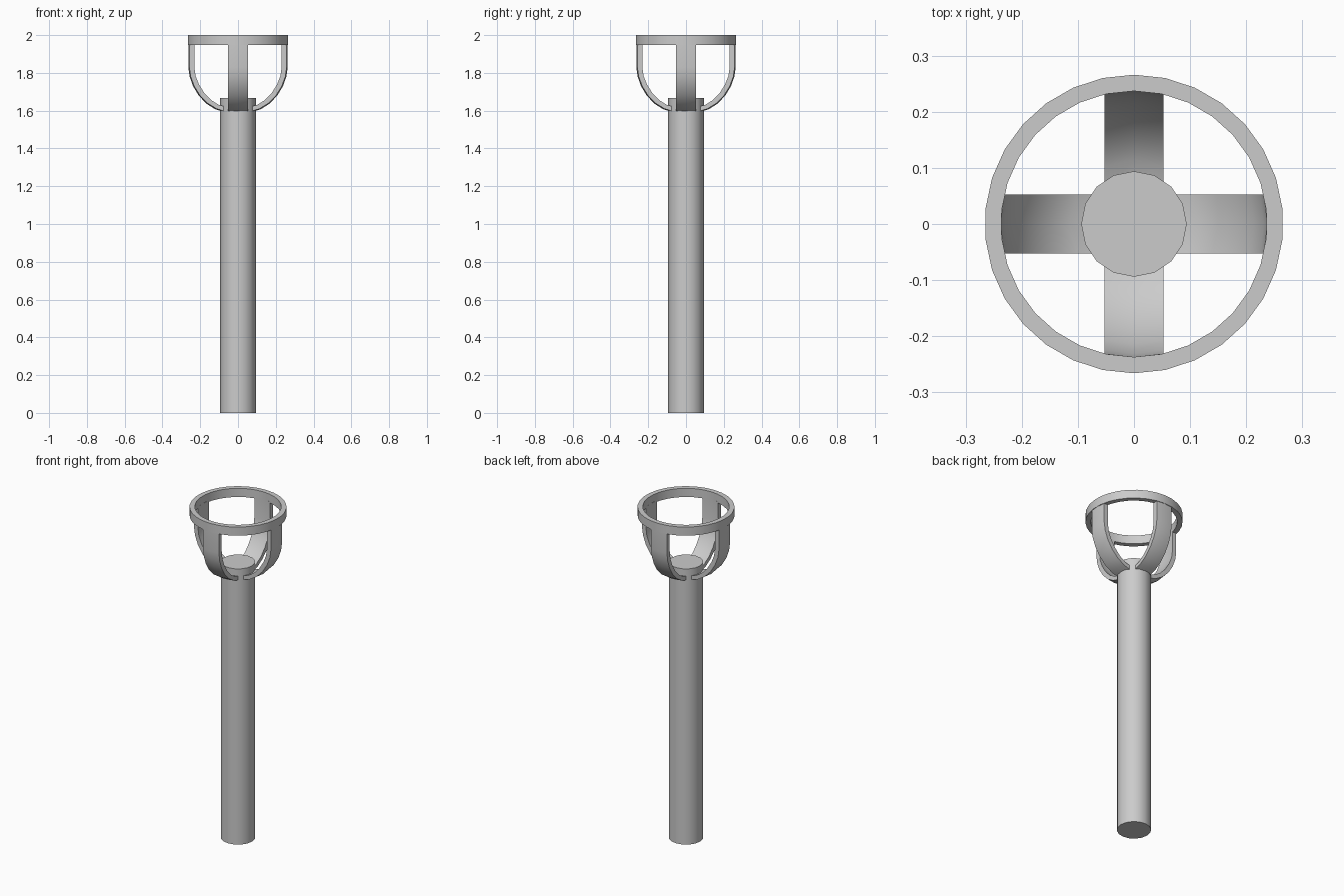
import bpy, bmesh, math
from mathutils import Matrix

if "Cube" in bpy.data.objects:
    bpy.data.objects.remove(bpy.data.objects["Cube"])


def finish(bm, name):
    bmesh.ops.recalc_face_normals(bm, faces=bm.faces)
    mesh = bpy.data.meshes.new(name)
    bm.to_mesh(mesh)
    bm.free()
    ob = bpy.data.objects.new(name, mesh)
    bpy.context.collection.objects.link(ob)
    bpy.ops.object.select_all(action='DESELECT')
    ob.select_set(True)
    bpy.context.view_layer.objects.active = ob
    bpy.ops.object.shade_smooth_by_angle(angle=math.radians(35))
    return ob


# Handle: solid shaft rising slightly inside the basket
POLE_TOP = 1.667
bm = bmesh.new()
bmesh.ops.create_cone(bm, cap_ends=True, segments=16, radius1=0.094,
                      radius2=0.094, depth=POLE_TOP,
                      matrix=Matrix.Translation((0, 0, POLE_TOP / 2)))
finish(bm, "shaft")

# Rim: rectangular section swept around the axis
bm = bmesh.new()
N = 30
section = [(0.237, 1.948), (0.266, 1.948), (0.266, 2.0), (0.237, 2.0)]
rings = []
for i in range(N):
    a = math.tau * i / N + math.pi / 2
    rings.append([bm.verts.new((r * math.cos(a), r * math.sin(a), z))
                  for r, z in section])
for i in range(N):
    p, q = rings[i], rings[(i + 1) % N]
    for j in range(4):
        k = (j + 1) % 4
        bm.faces.new((p[j], q[j], q[k], p[k]))
finish(bm, "rim")

# Ribs: four curved strips of a round-bottomed cup, (radius, z) profiles
outer = [(0.263, 1.955), (0.263, 1.83), (0.256, 1.78), (0.238, 1.73),
         (0.208, 1.68), (0.168, 1.638), (0.125, 1.61), (0.08, 1.594)]
inner = [(0.237, 1.955), (0.237, 1.83), (0.231, 1.785), (0.214, 1.74),
         (0.187, 1.695), (0.152, 1.656), (0.115, 1.631), (0.08, 1.618)]
HALF = 0.053
for n, side in enumerate(("right", "back", "left", "front")):
    bm = bmesh.new()
    grid = []
    for profile in (outer, inner):
        grid.append([[bm.verts.new((math.sqrt(r * r - w * w), w, z))
                      for w in (-HALF, 0, HALF)] for r, z in profile])
    o, i = grid
    last = len(o) - 1
    for k in range(last):
        for g in grid:
            for c in range(2):
                bm.faces.new((g[k][c], g[k][c + 1], g[k + 1][c + 1], g[k + 1][c]))
        for c in (0, 2):
            bm.faces.new((o[k][c], o[k + 1][c], i[k + 1][c], i[k][c]))
    for k in (0, last):
        for c in range(2):
            bm.faces.new((o[k][c], o[k][c + 1], i[k][c + 1], i[k][c]))
    bmesh.ops.rotate(bm, verts=bm.verts, cent=(0, 0, 0),
                     matrix=Matrix.Rotation(n * math.pi / 2, 3, 'Z'))
    finish(bm, side + "_rib")
